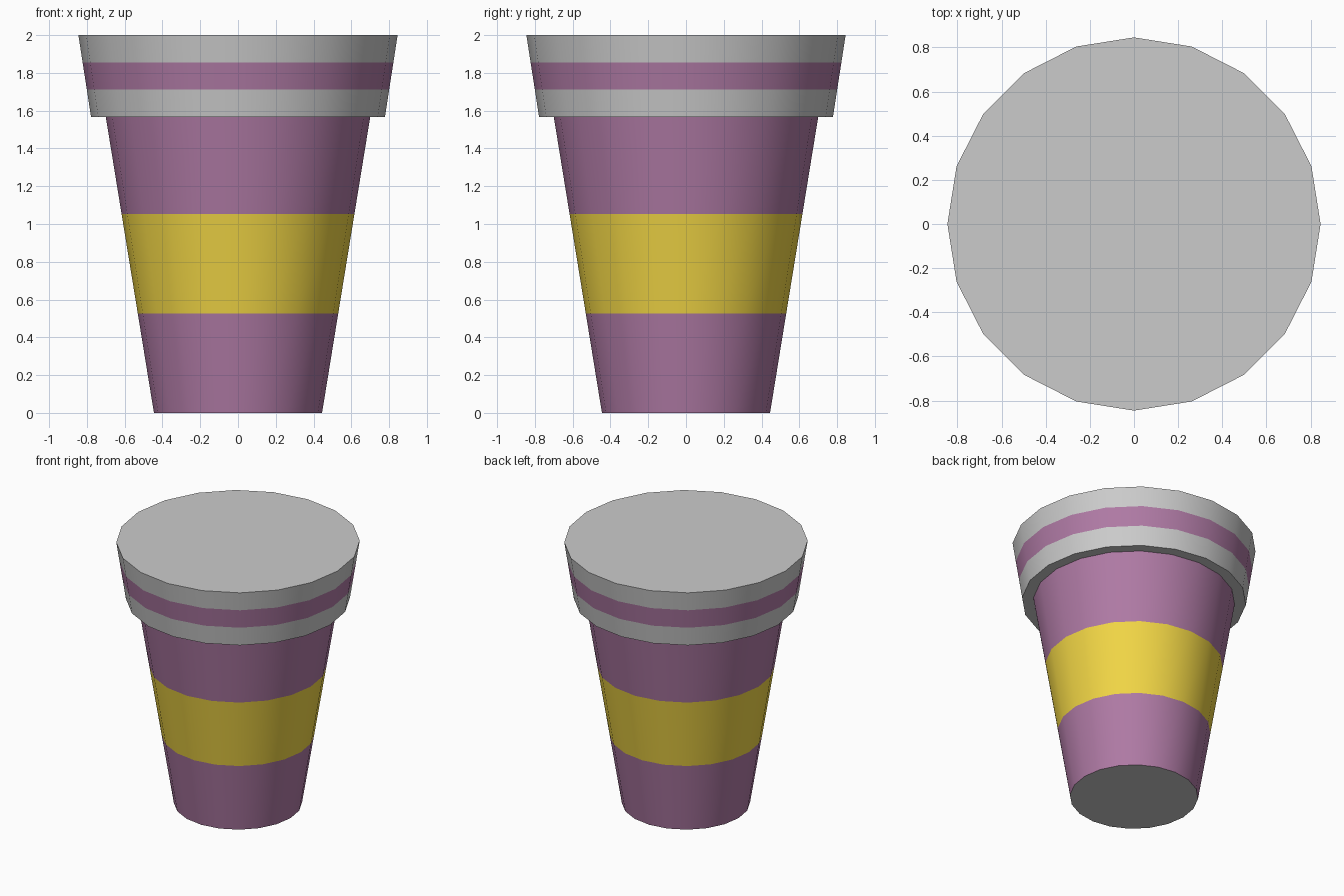
import bpy, bmesh, math

if "Cube" in bpy.data.objects:
    bpy.data.objects.remove(bpy.data.objects["Cube"])

SIDES = 20


def material(name, rgb):
    m = bpy.data.materials.new(name)
    m.diffuse_color = (*rgb, 1)
    m.use_nodes = True
    m.node_tree.nodes["Principled BSDF"].inputs["Base Color"].default_value = m.diffuse_color
    return m


def revolve(name, profile, mat=None):
    """Spin an (r, z) profile, listed bottom to top; r = 0 ends are closed with a flat cap."""
    bm = bmesh.new()
    rings = []
    for r, z in profile:
        if r > 0:
            rings.append([bm.verts.new((r * math.cos(i * math.tau / SIDES),
                                        r * math.sin(i * math.tau / SIDES), z))
                          for i in range(SIDES)])
    for a, b in zip(rings, rings[1:]):
        for i in range(SIDES):
            j = (i + 1) % SIDES
            bm.faces.new((a[i], a[j], b[j], b[i]))
    if profile[0][0] == 0:
        bm.faces.new(rings[0][::-1])
    if profile[-1][0] == 0:
        bm.faces.new(rings[-1])
    me = bpy.data.meshes.new(name)
    bm.to_mesh(me)
    bm.free()
    ob = bpy.data.objects.new(name, me)
    bpy.context.collection.objects.link(ob)
    if mat:
        me.materials.append(mat)
    bpy.ops.object.select_all(action='DESELECT')
    ob.select_set(True)
    bpy.context.view_layer.objects.active = ob
    bpy.ops.object.shade_smooth_by_angle(angle=math.radians(30))
    return ob


purple = material("purple", (0.43, 0.195, 0.375))
yellow = material("yellow", (0.88, 0.67, 0.06))


def cup_r(z):
    return 0.445 + (0.70 - 0.445) * z / 1.567


def lid_r(z):
    return 0.778 + (0.845 - 0.778) * (z - 1.567) / 0.433


def wall(radius, z0, z1):
    return [(radius(z0), z0), (radius(z1), z1)]


# Cup: grey base disc and three tapered bands
revolve("cup_base", [(0, 0), (cup_r(0), 0)])
revolve("cup_lower_band", wall(cup_r, 0, 0.527), purple)
revolve("cup_sleeve", wall(cup_r, 0.527, 1.053), yellow)
revolve("cup_upper_band", wall(cup_r, 1.053, 1.567), purple)

# Lid: overhanging lower ring with its underside, stripe, and capped upper ring
revolve("lid_lower_ring", [(cup_r(1.567), 1.567)] + wall(lid_r, 1.567, 1.712))
revolve("lid_stripe", wall(lid_r, 1.712, 1.856), purple)
revolve("lid_top", wall(lid_r, 1.856, 2.0) + [(0, 2.0)])
